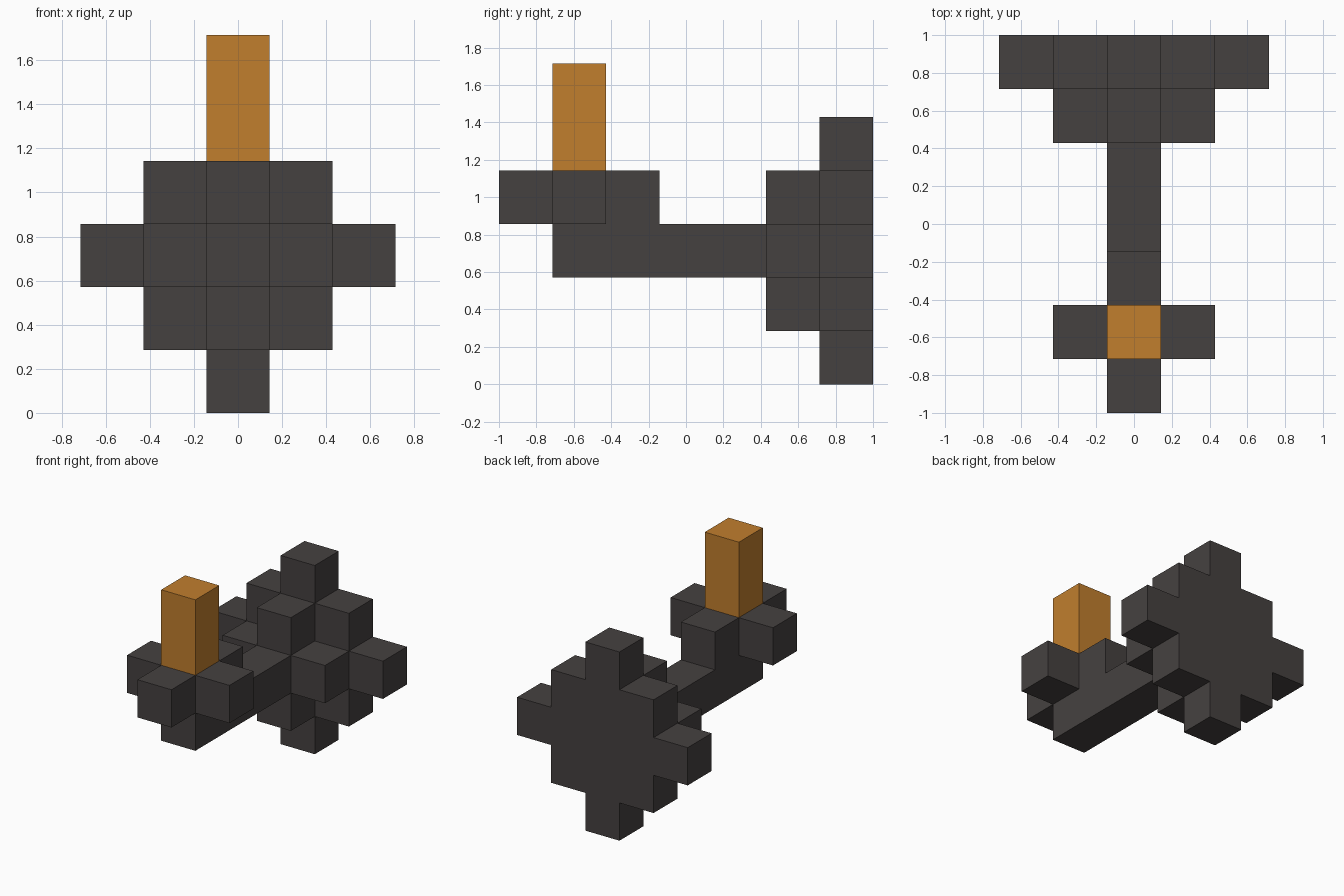
import bpy, bmesh
from mathutils import Vector

cube = bpy.data.objects.get("Cube")
if cube:
    bpy.data.objects.remove(cube, do_unlink=True)

U = 2 / 7  # edge of one block


def material(name, rgb):
    m = bpy.data.materials.new(name)
    m.use_nodes = True
    m.diffuse_color = (*rgb, 1)
    bsdf = m.node_tree.nodes["Principled BSDF"]
    bsdf.inputs["Base Color"].default_value = (*rgb, 1)
    bsdf.inputs["Roughness"].default_value = 0.8
    return m


charcoal = material("charcoal", (0.060, 0.053, 0.051))
orange = material("burnt orange", (0.533, 0.209, 0.027))


def prism(name, points, direction, mat):
    """Extrude a flat outline, given in block units, along a direction."""
    bm = bmesh.new()
    face = bm.faces.new([bm.verts.new(Vector(p) * U) for p in points])
    res = bmesh.ops.extrude_face_region(bm, geom=[face], use_keep_orig=True)
    verts = [v for v in res["geom"] if isinstance(v, bmesh.types.BMVert)]
    bmesh.ops.translate(bm, vec=Vector(direction) * U, verts=verts)
    bmesh.ops.recalc_face_normals(bm, faces=bm.faces)
    mesh = bpy.data.meshes.new(name)
    bm.to_mesh(mesh)
    bm.free()
    mesh.materials.append(mat)
    obj = bpy.data.objects.new(name, mesh)
    bpy.context.collection.objects.link(obj)
    return obj


def stepped_plate(name, quarter, y):
    """One block thick plate: a quarter outline turned four times about its centre."""
    outline = []
    for _ in range(4):
        outline += quarter
        quarter = [(-z, x) for x, z in quarter]
    prism(name, [(x, y, z + 2.5) for x, z in outline], (0, 1, 0), charcoal)


def box(name, x, y, z, height, mat):
    """Square block column centred on x, with its front at y and its base at z."""
    base = [(x - .5, y, z), (x + .5, y, z), (x + .5, y + 1, z), (x - .5, y + 1, z)]
    prism(name, base, (0, 0, height), mat)


# Stepped diamond at the back and the cross in front of it
stepped_plate("back_plate", [(2.5, .5), (1.5, .5), (1.5, 1.5), (.5, 1.5), (.5, 2.5)], 2.5)
stepped_plate("inner_cross", [(1.5, .5), (.5, .5), (.5, 1.5)], 1.5)

# Long beam with the raised front deck, as a side profile (y, z)
profile = [(-2.5, 2), (1.5, 2), (1.5, 3), (-.5, 3), (-.5, 4),
           (-3.5, 4), (-3.5, 3), (-2.5, 3)]
prism("beam", [(-.5, y, z) for y, z in profile], (1, 0, 0), charcoal)

# Side blocks of the front deck
for side, x in (("left", 1), ("right", -1)):
    box(side + "_deck_block", x, -2.5, 3, 1, charcoal)

# Upright post
box("post", 0, -2.5, 4, 2, orange)
